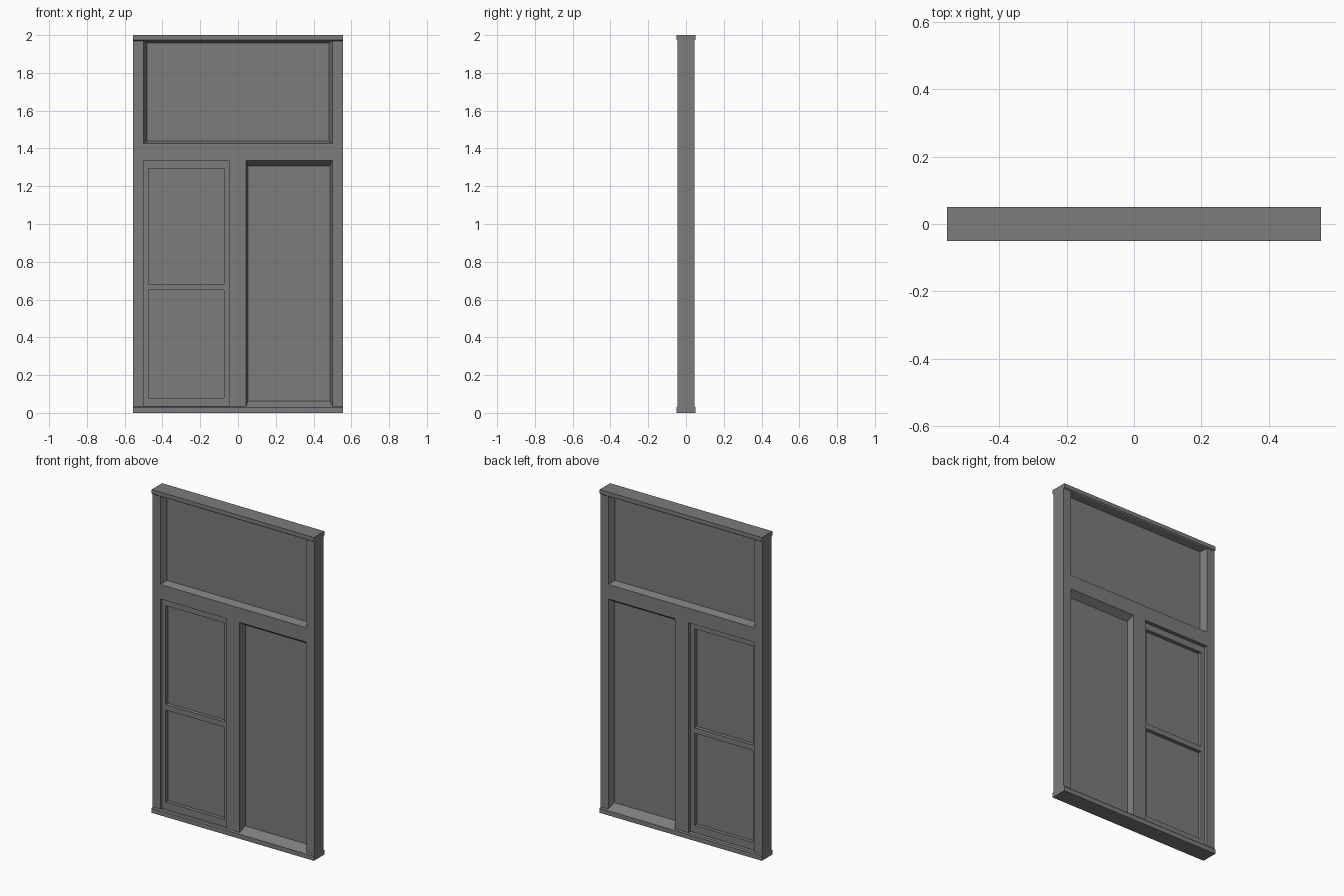
import bpy
import bmesh

cube = bpy.data.objects.get("Cube")
if cube:
    bpy.data.objects.remove(cube, do_unlink=True)

grey = bpy.data.materials.new("mid grey")
grey.use_nodes = True
colour = (0.2, 0.2, 0.2, 1)
grey.diffuse_color = colour
grey.node_tree.nodes["Principled BSDF"].inputs["Base Color"].default_value = colour

W = 0.555      # half width of the frame
D = 0.045      # half depth of the frame
RAIL = 0.051   # half depth of the top and bottom rails


def finish(name, bm):
    bmesh.ops.recalc_face_normals(bm, faces=bm.faces)
    mesh = bpy.data.meshes.new(name)
    bm.to_mesh(mesh)
    bm.free()
    mesh.materials.append(grey)
    obj = bpy.data.objects.new(name, mesh)
    bpy.context.scene.collection.objects.link(obj)
    return obj


def box(name, x0, x1, z0, z1, y0=-D, y1=D):
    bm = bmesh.new()
    bmesh.ops.create_cube(bm, size=1)
    for v in bm.verts:
        v.co = ((x0 + x1) / 2 + v.co.x * (x1 - x0),
                (y0 + y1) / 2 + v.co.y * (y1 - y0),
                (z0 + z1) / 2 + v.co.z * (z1 - z0))
    return finish(name, bm)


def rail(name, outer, shoulder, inner):
    """Full-width rail, slightly deeper than the frame, tapering into it."""
    bm = bmesh.new()
    section = [(-RAIL, outer), (RAIL, outer), (RAIL, shoulder),
               (D, inner), (-D, inner), (-RAIL, shoulder)]
    face = bm.faces.new([bm.verts.new((-W, y, z)) for y, z in section])
    new = bmesh.ops.extrude_face_region(bm, geom=[face])["geom"]
    verts = [g for g in new if isinstance(g, bmesh.types.BMVert)]
    bmesh.ops.translate(bm, verts=verts, vec=(2 * W, 0, 0))
    return finish(name, bm)


def ring(name, x0, x1, z0, z1, loops):
    """Closed rectangular ring; each loop is depth plus (side, bottom, top) inset."""
    bm = bmesh.new()
    rows = []
    for y, (left, right, low, high) in loops:
        rows.append([bm.verts.new((x, y, z)) for x, z in (
            (x0 + left, z0 + low), (x1 - right, z0 + low),
            (x1 - right, z1 - high), (x0 + left, z1 - high))])
    for a, b in zip(rows, rows[1:] + rows[:1]):
        for i in range(4):
            j = (i + 1) % 4
            bm.faces.new((a[i], a[j], b[j], b[i]))
    return finish(name, bm)


def sloped_bead(name, x0, x1, z0, z1, inset):
    flush = (0, 0, 0, 0)
    return ring(name, x0, x1, z0, z1,
                [(-D, flush), (-0.004, inset), (0.004, inset), (D, flush)])


# Outer frame
rail("top_rail", 2.0, 1.975, 1.97)
rail("bottom_rail", 0.0, 0.028, 0.035)
for side, s in (("left", 1), ("right", -1)):
    xs = sorted((s * 0.5, s * W))
    box(side + "_jamb", xs[0], xs[1], 0.03, 1.972)

# Dividers
box("transom", -0.5, 0.5, 1.335, 1.425)
box("centre_post", -0.047, 0.043, 0.035, 1.335)

# Fixed lights with sloping beads
sloped_bead("upper_bead", -0.5, 0.5, 1.425, 1.97, (0.017, 0.017, 0.014, 0.011))
box("upper_pane", -0.49, 0.49, 1.43, 1.965, -0.003, 0.003)
sloped_bead("side_bead", 0.043, 0.5, 0.035, 1.335, (0.009, 0.014, 0.028, 0.028))
box("side_pane", 0.047, 0.495, 0.045, 1.325, -0.003, 0.003)

# Opening sash with two panes, set back from the frame
F, B = -0.03, 0.022
box("sash_outer_stile", -0.5, -0.475, 0.035, 1.335, F, B)
box("sash_inner_stile", -0.073, -0.047, 0.035, 1.335, F, B)
for name, z0, z1 in (("bottom", 0.035, 0.08), ("middle", 0.65, 0.683), ("top", 1.295, 1.335)):
    box("sash_" + name + "_rail", -0.475, -0.073, z0, z1, F, B)
for name, z0, z1 in (("lower", 0.08, 0.65), ("upper", 0.683, 1.295)):
    box("sash_" + name + "_pane", -0.475, -0.073, z0, z1, -0.007, -0.001)
